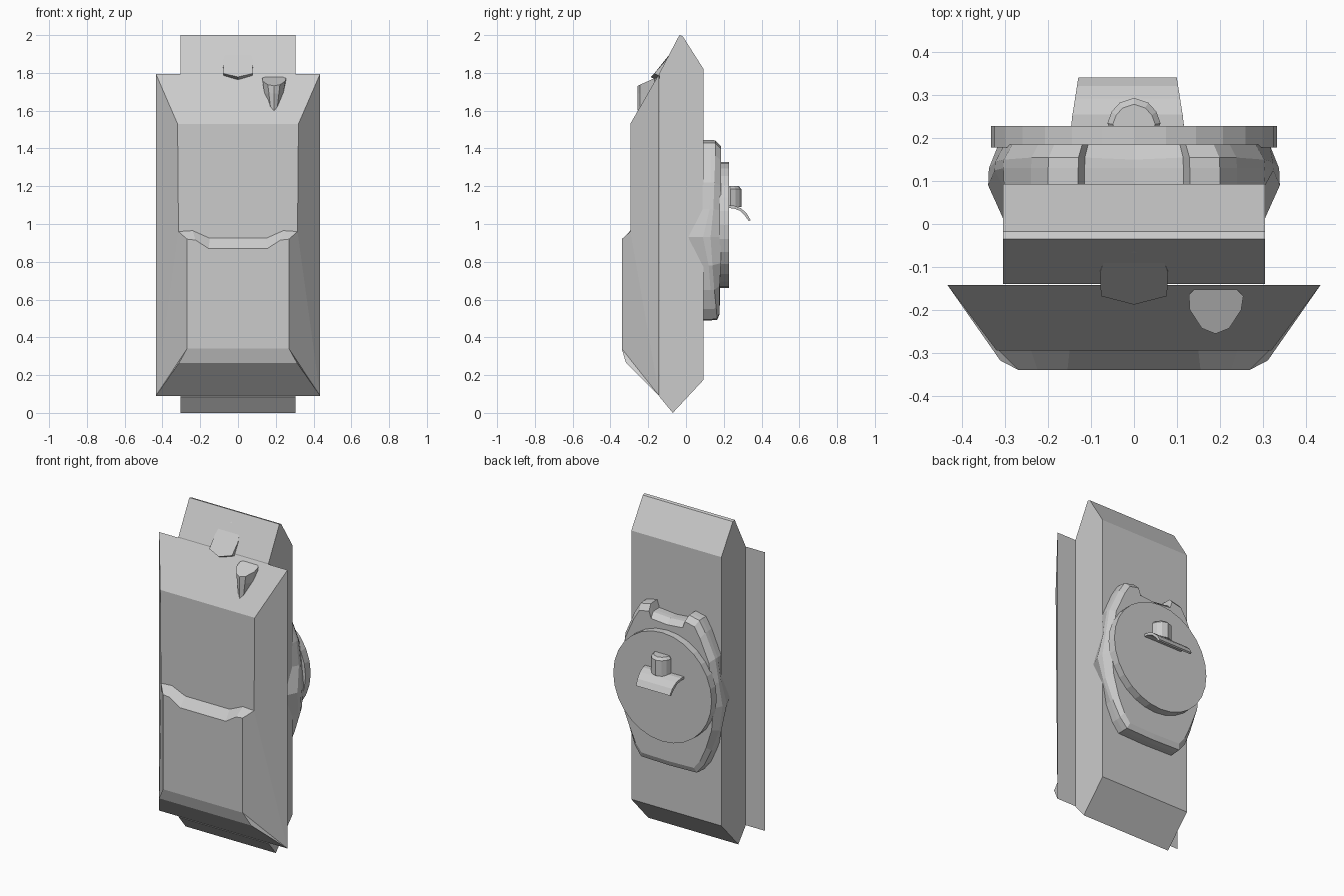
import bpy, bmesh, math
from mathutils import Matrix

if "Cube" in bpy.data.objects:
    bpy.data.objects.remove(bpy.data.objects["Cube"])


def finish(name, bm):
    bmesh.ops.remove_doubles(bm, verts=bm.verts, dist=0.0005)
    bmesh.ops.recalc_face_normals(bm, faces=bm.faces)
    me = bpy.data.meshes.new(name)
    bm.to_mesh(me)
    bm.free()
    ob = bpy.data.objects.new(name, me)
    bpy.context.collection.objects.link(ob)
    return ob


def loft(name, rings):
    """Skin closed rings of equal length and cap both ends."""
    bm = bmesh.new()
    vs = [[bm.verts.new(p) for p in r] for r in rings]
    n = len(vs[0])
    for a, b in zip(vs, vs[1:]):
        for i in range(n):
            j = (i + 1) % n
            bm.faces.new((a[i], a[j], b[j], b[i]))
    bm.faces.new(vs[0])
    bm.faces.new(vs[-1])
    return finish(name, bm)


def mirrored(half):
    """Close a right-hand half outline (both ends on x = 0) into a ring."""
    return half + [(-x, y, z) for x, y, z in reversed(half[1:-1])]


# Central hull: side profile swept across the width
hull = [(-0.035, 2.0), (-0.018, 1.995), (0.093, 1.82), (0.093, 0.175),
        (-0.07, 0.0), (-0.14, 0.085), (-0.14, 1.80)]
loft("lower_hull", [[(x, y, z) for y, z in hull] for x in (-0.305, 0.305)])

# Sloped upper hull with stepped deck (right half, mirrored)
P = {
    "T": (0.435, -0.142, 1.795), "B": (0.435, -0.142, 0.09),
    "U1": (0.32, -0.295, 1.53), "U2": (0.315, -0.295, 0.96),
    "U3": (0.24, -0.295, 0.965), "U4": (0.15, -0.295, 0.925),
    "L2": (0.27, -0.34, 0.92), "L3": (0.225, -0.34, 0.915),
    "L4": (0.155, -0.34, 0.87), "L5": (0.27, -0.34, 0.34),
    "L6": (0.312, -0.318, 0.265),
}
for k in ("T", "B", "U1", "U4", "L4", "L5", "L6"):
    P["c" + k] = (0.0,) + P[k][1:]
faces = ["cT T U1 cU1", "cU1 U1 U2 U3 U4 cU4", "U2 L2 L3 U3", "U3 L3 L4 U4",
         "U4 L4 cL4 cU4", "cL4 L4 L3 L2 L5 cL5", "cL5 L5 L6 cL6",
         "cL6 L6 B cB", "cB B T cT", "T B U2 U1", "B L6 L5", "B L5 L2 U2"]
bm = bmesh.new()
for s in (1, -1):
    v = {k: bm.verts.new((s * p[0], p[1], p[2])) for k, p in P.items()}
    for f in faces:
        bm.faces.new([v[k] for k in f.split()])
bmesh.ops.remove_doubles(bm, verts=bm.verts, dist=0.0005)
bmesh.ops.dissolve_limit(bm, angle_limit=0.005, verts=bm.verts, edges=bm.edges)
finish("upper_hull", bm)

# Vision hatch, tilted off the sloping plate
hatch = mirrored([(0, -0.064, 1.945), (0.07, -0.088, 1.897), (0.079, -0.112, 1.86),
                  (0.077, -0.168, 1.797), (0, -0.188, 1.778)])
loft("vision_hatch", [hatch, [(x, y + 0.035, z - 0.018) for x, y, z in hatch]])

# Gun blister: tapered fairing with slanted cap
blister = [(0.128, -0.165), (0.14, -0.153), (0.24, -0.153), (0.255, -0.168),
           (0.25, -0.20), (0.222, -0.243), (0.19, -0.256), (0.158, -0.243), (0.13, -0.20)]
loft("gun_blister", [
    [(x, y, 1.777 - 0.45 * max(0, -0.155 - y)) for x, y in blister],
    [(0.19 + (x - 0.19) * 0.82, y, 1.69) for x, y in blister],
    [(0.19 + (x - 0.19) * 0.5, y, 1.60) for x, y in blister]])

# Turret body: twin front cheeks, side bulges folding down over the hull edge
outer = [(0, 1.39), (0.115, 1.40), (0.13, 1.445), (0.20, 1.43), (0.24, 1.365),
         (0.305, 1.22), (0.325, 1.08), (0.34, 0.93), (0.325, 0.78),
         (0.28, 0.65), (0.235, 0.55), (0.19, 0.495), (0, 0.49)]


def ring(scale, ys):
    return mirrored([(x * scale, y, 0.97 + (z - 0.97) * scale)
                     for (x, z), y in zip(outer, ys)])


base = mirrored([(min(x, 0.303), 0.008 if i == 7 else 0.085, z)
                 for i, (x, z) in enumerate(outer)])
mid = [0.13] * 6 + [0.125, 0.09, 0.12] + [0.13] * 4
high = [0.15, 0.155, 0.155, 0.155, 0.155, 0.15, 0.145, 0.13, 0.14, 0.15, 0.16, 0.165, 0.165]
loft("turret_body", [base, ring(1.0, mid), ring(0.995, high),
                     ring(0.93, [0.185] * 9 + [0.178] * 4)])

# Turret roof disc
bm = bmesh.new()
bmesh.ops.create_cone(bm, cap_ends=True, segments=28, radius1=0.333, radius2=0.333, depth=0.05,
                      matrix=Matrix.Translation((0, 0.203, 0.995)) @ Matrix.Rotation(math.pi / 2, 4, 'X'))
finish("turret_roof", bm)

# Periscope housing on the roof
arch = mirrored([(0, 0.294, 0), (0.033, 0.283, 0), (0.052, 0.262, 0), (0.062, 0.235, 0),
                 (0.055, 0.22, 0), (0, 0.22, 0)])
loft("periscope", [
    [(x, y, 1.09) for x, y, _ in arch],
    [(x, y, 1.185) for x, y, _ in arch],
    [(x * 0.8, 0.22 + (y - 0.22) * 0.8, 1.2) for x, y, _ in arch]])

# Curved visor below the periscope
top = [(0.215, 1.098), (0.255, 1.097), (0.292, 1.083), (0.322, 1.055), (0.342, 1.02)]
under = [(0.332, 1.015), (0.311, 1.046), (0.285, 1.07), (0.252, 1.083), (0.215, 1.084)]


def visor_side(s):
    return [(-0.015 + s * (0.133 - 0.018 * max(0, y - 0.225) / 0.115), y, z)
            for y, z in top + under]


loft("visor", [visor_side(-1), visor_side(1)])
